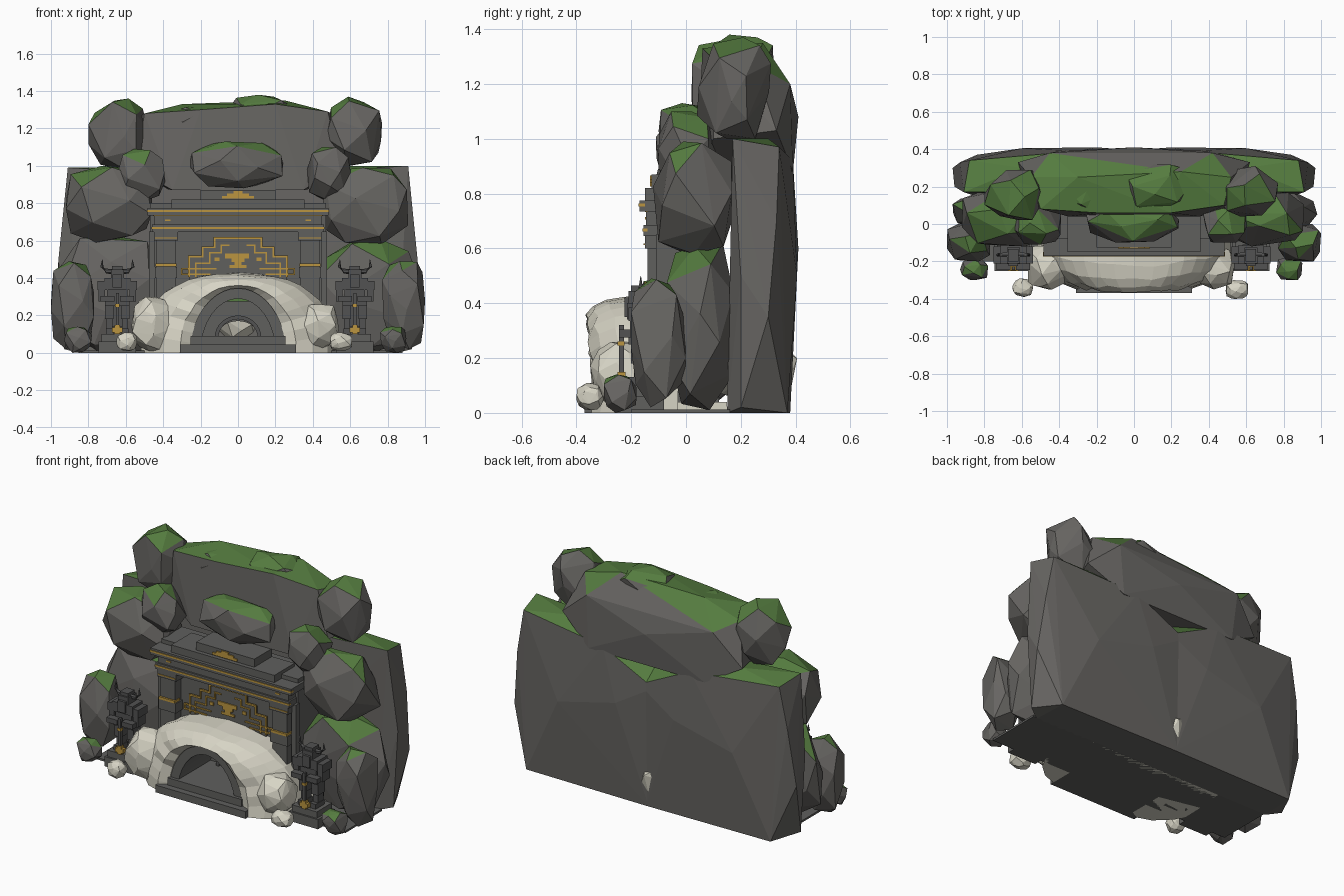
import bpy, bmesh, math, random
from mathutils import Vector

if "Cube" in bpy.data.objects:
    bpy.data.objects.remove(bpy.data.objects["Cube"])


def mat(name, r, g, b):
    m = bpy.data.materials.new(name)
    m.diffuse_color = (r, g, b, 1)
    m.use_nodes = True
    m.node_tree.nodes["Principled BSDF"].inputs["Base Color"].default_value = m.diffuse_color
    return m


ROCK = mat("grey rock", 0.135, 0.13, 0.122)
MOSS = mat("green moss", 0.09, 0.2, 0.05)
STONE = mat("cut stone", 0.115, 0.115, 0.11)
IRON = mat("statue stone", 0.085, 0.085, 0.085)
PALE = mat("pale stone", 0.68, 0.66, 0.56)
GOLD = mat("gold trim", 0.5, 0.3, 0.05)


def finish(bm, name, *mats):
    bmesh.ops.recalc_face_normals(bm, faces=bm.faces)
    me = bpy.data.meshes.new(name)
    bm.to_mesh(me)
    bm.free()
    for m in mats:
        me.materials.append(m)
    ob = bpy.data.objects.new(name, me)
    bpy.context.collection.objects.link(ob)
    return ob


def hull(name, pts, mats, moss=0.62):
    """Faceted boulder; upward faces take the second material."""
    bm = bmesh.new()
    for p in pts:
        bm.verts.new(p)
    res = bmesh.ops.convex_hull(bm, input=bm.verts)
    junk = {g for g in res["geom_interior"] + res["geom_unused"] if isinstance(g, bmesh.types.BMVert)}
    bmesh.ops.delete(bm, geom=list(junk), context='VERTS')
    bmesh.ops.recalc_face_normals(bm, faces=bm.faces)
    for f in bm.faces:
        f.normal_update()
        f.material_index = 1 if len(mats) > 1 and f.normal.z > moss else 0
    return finish(bm, name, *mats)


def rock(name, x, y, z, seed, mats=(ROCK, MOSS), n=20, p=3.0):
    """Jittered boxy ball of n points stretched to fill the given x, y, z ranges."""
    rnd = random.Random(seed)
    pts = []
    for i in range(n):
        h = 1 - 2 * (i + 0.5) / n
        a = i * 2.39996 + seed + rnd.uniform(-0.35, 0.35)
        s = math.sqrt(1 - h * h)
        d = Vector((s * math.cos(a), s * math.sin(a), h))
        pts.append(d / sum(abs(c) ** p for c in d) ** (1 / p) * rnd.uniform(0.88, 1))
    for k, (lo, hi) in enumerate((x, y, z)):
        a, b = min(q[k] for q in pts), max(q[k] for q in pts)
        for q in pts:
            q[k] = lo + (q[k] - a) / (b - a) * (hi - lo)
    return hull(name, pts, mats)


def boxes(name, items, m, mirror=False, at=(0, 0)):
    """Boxes given as x0, x1, y0, y1, z0, z1, optionally copied to -x."""
    bm = bmesh.new()
    if mirror:
        items = items + [(-b, -a, *r) for a, b, *r in items]
    for x0, x1, y0, y1, z0, z1 in items:
        v = [bm.verts.new((x + at[0], y + at[1], z)) for x in (x0, x1) for y in (y0, y1) for z in (z0, z1)]
        for f in ((0, 1, 3, 2), (4, 6, 7, 5), (0, 4, 5, 1), (2, 3, 7, 6), (0, 2, 6, 4), (1, 5, 7, 3)):
            bm.faces.new([v[i] for i in f])
    return finish(bm, name, m)


def arch(name, outer, inner, y0, y1, z, m, n=16):
    """Half ring standing on z; outer and inner are (half width, height)."""
    bm = bmesh.new()
    rings = []
    for i in range(n + 1):
        c, s = math.cos(math.pi * i / n), math.sin(math.pi * i / n)
        rings.append([bm.verts.new((r[0] * c, y, z + r[1] * s))
                      for r, y in ((outer, y0), (outer, y1), (inner, y1), (inner, y0))])
    for a, b in zip(rings, rings[1:]):
        for k in range(4):
            bm.faces.new((a[k], a[(k + 1) % 4], b[(k + 1) % 4], b[k]))
    bm.faces.new(rings[0])
    bm.faces.new(rings[-1])
    return finish(bm, name, m)


# Two big cliff slabs forming the back
for side, name, top in ((-1, "left_cliff", 0.99), (1, "right_cliff", 1.0)):
    pts = [(-.03, .15, 0), (.85, .15, 0), (.84, .37, 0), (-.01, .38, 0), (.93, .2, .02), (.96, .2, .5),
           (.97, .3, .35), (.91, .17, top), (.88, .34, top - .03), (.6, .405, .5), (.2, .41, .6), (-.05, .39, .75),
           (.3, .39, .92), (.6, .3, top), (.1, .18, .95), (-.04, .2, .9), (.93, .33, .7)]
    hull(name, [(side * x, y, z) for x, y, z in pts], (ROCK, MOSS))

# Crown slab across the top
hull("crown_slab", [(-.5, .08, 1.28), (-.2, .06, 1.3), (.2, .06, 1.33), (.48, .1, 1.29), (-.55, .1, .98),
                    (-.35, .04, .87), (.35, .04, .87), (.55, .1, 1.0), (-.62, .33, 1.0), (-.4, .39, .88),
                    (.4, .39, .88), (.62, .33, 1.03), (-.45, .38, 1.2), (.0, .41, 1.08), (.42, .38, 1.2),
                    (-.3, .25, 1.33), (.25, .28, 1.35), (.52, .25, 1.27), (-.55, .25, 1.25)], (ROCK, MOSS))

# Boulders
for name, x, y, z in (
        ("top_left_boulder", (-.80, -.48), (.02, .29), (.97, 1.36)),
        ("top_right_boulder", (.47, .77), (.04, .31), (1.0, 1.37)),
        ("brow_left_rock", (-.39, -.10), (.06, .26), (1.14, 1.32)),
        ("brow_right_rock", (-.05, .30), (.06, .32), (1.18, 1.38)),
        ("brow_centre_rock", (-.26, .24), (-.10, .12), (.88, 1.13)),
        ("inner_left_rock", (-.64, -.39), (-.11, .11), (.81, 1.09)),
        ("inner_right_rock", (.37, .61), (-.10, .11), (.82, 1.10)),
        ("middle_left_boulder", (-.92, -.46), (-.12, .18), (.59, 1.0)),
        ("middle_right_boulder", (.45, .91), (-.12, .18), (.58, .99)),
        ("low_left_boulder", (-.97, -.40), (-.07, .18), (.01, .62)),
        ("low_right_boulder", (.41, .98), (-.07, .18), (.01, .62)),
        ("outer_left_rock", (-1.0, -.77), (-.20, 0), (.02, .49)),
        ("outer_right_rock", (.77, 1.0), (-.20, 0), (.02, .49)),
        ("small_left_rock", (-.93, -.78), (-.30, -.18), (0, .14)),
        ("small_right_rock", (.76, .90), (-.30, -.18), (0, .14))):
    rock(name, x, y, z, seed=len(name) + int(abs(x[0]) * 50))

# Pale lumps around the entrance and at the tunnel's far end
for name, x, y, z in (
        ("pale_left_lump", (-.57, -.33), (-.35, -.11), (.01, .30)),
        ("pale_right_lump", (.32, .54), (-.35, -.12), (.02, .26)),
        ("pale_left_pebble", (-.65, -.54), (-.39, -.29), (.01, .11)),
        ("pale_right_pebble", (.49, .61), (-.40, -.30), (.01, .11)),
        ("tunnel_end", (-.12, .11), (.06, .405), (.05, .27))):
    rock(name, x, y, z, seed=len(name), mats=(PALE,), n=36, p=2.6)

# Pale rough arch around the entrance
rnd = random.Random(4)
bm = bmesh.new()
section = ((0, -.1), (0, -.33), (.22, -.36), (.55, -.34), (.85, -.29), (1, -.22), (1, -.08))
rows = []
for i in range(21):
    t = math.pi * i / 20
    c, s = math.cos(t), math.sin(t)
    oc, os_ = math.copysign(abs(c) ** .85, c), max(s, 0) ** .8
    row = []
    for f, y in section:
        j = rnd.uniform(-.012, .012) if f else 0
        x = .255 * c * (1 - f) + .52 * oc * f
        z = .345 * s * (1 - f) + .425 * os_ * f
        row.append(bm.verts.new((x * (1 + j), y + .22 * x * x + j, max(0, z * (1 + j)))))
    rows.append(row)
for a, b in zip(rows, rows[1:]):
    for k in range(7):
        bm.faces.new((a[k], a[(k + 1) % 7], b[(k + 1) % 7], b[k]))
bm.faces.new(rows[0])
bm.faces.new(rows[-1])
finish(bm, "pale_entrance_arch", PALE)

# Tunnel: nested stone arches, back wall, moss ledge, floor and steps
arch("tunnel_outer_arch", (.262, .35), (.2, .29), -.31, .0, 0, STONE)
arch("tunnel_back_wall", (.23, .32), (.125, .11), .0, .1, .06, STONE)
arch("tunnel_inner_frame", (.125, .12), (.105, .1), -.04, .1, .08, IRON)
boxes("moss_ledge", [(-.08, .08, -.06, 0, .275, .3)], MOSS)
boxes("pale_floor", [(-.5, .5, -.08, .15, 0, .04)], PALE)
boxes("entrance_steps", [(-.31, .31, -.37, -.1, 0, .045), (-.255, .255, -.33, .06, .045, .09)], STONE)
boxes("ground_slab", [(-.84, .88, -.2, .16, 0, .012)], STONE)

# Gate wall, columns, lintel and stepped pediment
boxes("gate_wall", [(-.47, .47, -.08, .12, .36, .8), (-.47, -.26, -.08, .12, 0, .36), (.26, .47, -.08, .12, 0, .36)], STONE)
boxes("gate_columns", [(.335, .435, -.14, -.07, 0, .62), (.32, .45, -.15, -.07, .6, .65), (.325, .445, -.148, -.07, .4, .46),
                       (.445, .475, -.11, -.07, 0, .65)], STONE, mirror=True)
boxes("lintel", [(-.46, .46, -.155, .05, .645, .685), (-.45, .45, -.145, .05, .685, .735),
                 (-.485, .485, -.17, .05, .735, .775), (-.355, .355, -.15, .05, .775, .82),
                 (-.2, .2, -.125, .05, .82, .87)], STONE)
boxes("lintel_gold_lines", [(-.462, .462, -.159, -.14, .662, .672), (-.487, .487, -.174, -.15, .752, .763),
                            (-.455, .455, -.15, -.14, .733, .738)], GOLD)
boxes("column_gold_bands", [(.33, .44, -.152, -.1, .462, .477), (.325, .445, -.155, -.1, .612, .618),
                            (.36, .39, -.149, -.14, .705, .714)], GOLD, mirror=True)
boxes("pediment_gold_crest", [(-.085, .085, -.132, -.12, .825, .84), (-.06, .06, -.132, -.12, .84, .853),
                              (-.025, .025, -.132, -.12, .853, .866)], GOLD)

# Stepped door panel with gold outlines
boxes("stepped_panel", [(-.125, .125, -.095, -.07, .36, .61), (-.19, .19, -.095, -.07, .36, .56),
                        (-.26, .26, -.095, -.07, .36, .51)], STONE)


def step_line(name, pts, w):
    """Gold strip along a right-angled path, mirrored across the middle."""
    segs = [(min(a[0], b[0]) - w, max(a[0], b[0]) + w, -.102, -.09, min(a[1], b[1]) - w, max(a[1], b[1]) + w)
            for a, b in zip(pts, pts[1:])]
    boxes(name, segs, GOLD, mirror=True)


step_line("outer_gold_steps", [(0, .615), (.125, .615), (.125, .565), (.19, .565), (.19, .515), (.262, .515), (.262, .41)], .005)
step_line("inner_gold_steps", [(.05, .575), (.09, .575), (.09, .535), (.15, .535), (.15, .48), (.225, .48), (.225, .41)], .004)
step_line("lower_gold_lines", [(.12, .45), (.3, .45), (.3, .42), (.15, .42)], .004)
boxes("gold_anvil", [(-.07, .06, -.102, -.09, .505, .53), (-.035, .035, -.102, -.09, .485, .505),
                     (-.02, .02, -.102, -.09, .47, .485), (-.045, .045, -.102, -.09, .455, .47),
                     (.1, .125, -.102, -.09, .49, .51), (-.125, -.1, -.102, -.09, .49, .51)], GOLD)

# Horned guardian statues
for side, cx in (("left", -.645), ("right", .625)):
    at = (cx, -.165)
    boxes(side + "_statue_pedestal", [(-.1, .1, -.085, .085, 0, .06), (-.085, .085, -.075, .075, .06, .1)], STONE, at=at)
    boxes(side + "_statue_limbs", [(.02, .06, -.05, .035, .1, .13), (.025, .058, -.025, .03, .13, .19),
                                   (.02, .065, -.035, .035, .18, .27), (.05, .105, -.045, .045, .335, .385),
                                   (.065, .1, -.04, .035, .275, .335), (.015, .09, -.08, -.03, .275, .305)],
          IRON, mirror=True, at=at)
    boxes(side + "_statue_body", [(-.065, .065, -.045, .045, .25, .285), (-.055, .055, -.04, .045, .285, .34),
                                  (-.07, .07, -.05, .05, .34, .4), (-.035, .035, -.045, .04, .4, .445),
                                  (-.028, .028, -.035, .03, .445, .465), (-.025, .025, -.06, -.04, .35, .42),
                                  (-.008, .008, -.08, -.062, .14, .32), (-.045, .045, .04, .055, .14, .38)], IRON, at=at)
    boxes(side + "_statue_gold", [(-.028, .028, -.085, -.055, .11, .135), (-.014, .014, -.085, -.055, .1, .15),
                                  (-.012, .012, -.084, -.06, .245, .26)], GOLD, at=at)
    # Tapered horns curving up
    bm = bmesh.new()
    for s in (-1, 1):
        prev = None
        for x, z, r in ((.025, .435, .014), (.06, .437, .013), (.083, .458, .009), (.08, .5, .001)):
            tilt = 0 if x < .07 else 1
            ring = [bm.verts.new((cx + s * (x + tilt * r * math.cos(a)), at[1] + r * math.sin(a),
                                  z + (1 - tilt) * r * math.cos(a))) for a in (i * math.tau / 6 for i in range(6))]
            if prev:
                for k in range(6):
                    bm.faces.new((prev[k], prev[(k + 1) % 6], ring[(k + 1) % 6], ring[k]))
            else:
                bm.faces.new(ring)
            prev = ring
        bm.faces.new(prev)
    finish(bm, side + "_statue_horns", IRON)
